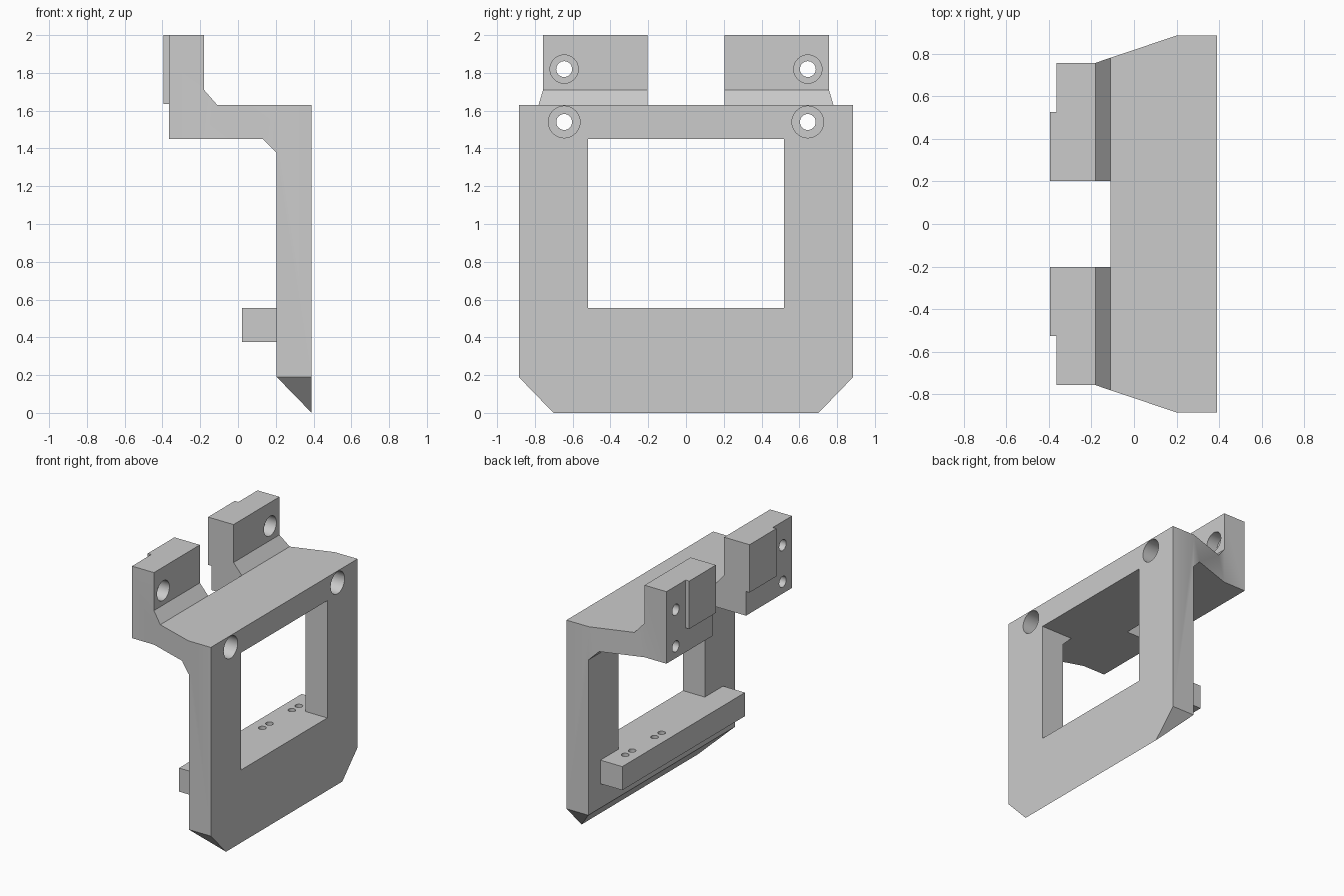
import bpy, bmesh, math
from mathutils import Vector

cube = bpy.data.objects.get("Cube")
if cube:
    bpy.data.objects.remove(cube, do_unlink=True)

grey = bpy.data.materials.new("plain grey")
grey.use_nodes = True
colour = (0.6, 0.6, 0.6, 1)
grey.diffuse_color = colour
grey.node_tree.nodes["Principled BSDF"].inputs["Base Color"].default_value = colour


def prism(name, outline, axis, low, high):
    """Extrude a 2D outline along one axis (outline uses the other two, in order)."""
    bm = bmesh.new()
    verts = []
    for p in outline:
        co = list(p)
        co.insert(axis, low)
        verts.append(bm.verts.new(co))
    face = bm.faces.new(verts)
    moved = bmesh.ops.extrude_face_region(bm, geom=[face])["geom"]
    shift = Vector((0, 0, 0))
    shift[axis] = high - low
    bmesh.ops.translate(bm, vec=shift,
                        verts=[v for v in moved if isinstance(v, bmesh.types.BMVert)])
    bmesh.ops.recalc_face_normals(bm, faces=bm.faces)
    mesh = bpy.data.meshes.new(name)
    bm.to_mesh(mesh)
    bm.free()
    mesh.materials.append(grey)
    obj = bpy.data.objects.new(name, mesh)
    bpy.context.collection.objects.link(obj)
    return obj


def box(name, x, y, z):
    return prism(name, [(x[0], y[0]), (x[1], y[0]), (x[1], y[1]), (x[0], y[1])], 2, *z)


def rod(name, a, b, radius, axis, low, high, sides=32):
    ring = [(a + radius * math.cos(math.tau * i / sides),
             b + radius * math.sin(math.tau * i / sides)) for i in range(sides)]
    return prism(name, ring, axis, low, high)


def combine(target, tool, operation):
    mod = target.modifiers.new("combine", 'BOOLEAN')
    mod.operation = operation
    mod.solver = 'EXACT'
    mod.object = tool
    bpy.context.view_layer.objects.active = target
    bpy.ops.object.modifier_apply(modifier=mod.name)
    bpy.data.objects.remove(tool, do_unlink=True)


def mirrored(half):
    return half + [(x, -y) for x, y in reversed(half)]


# Stepped side profile: plate, shelf and upright tabs
bracket = prism("mounting_bracket", [
    (0.39, 0), (0.39, 1.63), (-0.11, 1.63), (-0.18, 1.71), (-0.18, 2), (-0.365, 2),
    (-0.365, 1.45), (0.13, 1.45), (0.205, 1.375), (0.205, 0.19)], 1, -1, 1)

# Tapered plan outline
plan = prism("plan_cutter", mirrored([(-0.6, 0.757), (-0.18, 0.757), (0.2, 0.885),
                                      (0.6, 0.885)]), 2, -1, 3)
combine(bracket, plan, 'INTERSECT')

# Clipped bottom corners
elevation = prism("corner_cutter", [(0.605, -0.1), (1.1, 0.412), (1.1, 2.5),
                                    (-1.1, 2.5), (-1.1, 0.412), (-0.605, -0.1)], 0, -1, 1)
combine(bracket, elevation, 'INTERSECT')

# Window, rear pads, gap between the tabs, and lower ledge
combine(bracket, box("window_cutter", (0.05, 0.6), (-0.52, 0.52), (0.555, 1.45)), 'DIFFERENCE')
combine(bracket, box("rear_pad", (-0.395, -0.3), (-0.525, 0.525), (1.635, 2)), 'UNION')
combine(bracket, box("gap_cutter", (-0.6, -0.11), (-0.203, 0.203), (1.2, 2.2)), 'DIFFERENCE')
combine(bracket, box("ledge", (0.02, 0.3), (-0.74, 0.74), (0.375, 0.555)), 'UNION')

# Counterbored screw holes
for y in (-0.645, 0.645):
    for z, head in ((1.82, 0.075), (1.54, 0.084)):
        combine(bracket, rod("screw_cutter", y, z, 0.042, 0, -0.6, 0.6), 'DIFFERENCE')
        combine(bracket, rod("head_cutter", y, z, head, 0, -0.27, 0.6), 'DIFFERENCE')

# Small paired holes in the ledge
for y in (0.13, 0.215, 0.485, 0.57):
    combine(bracket, rod("pin_cutter", 0.115, y, 0.027, 2, 0.3, 0.65, 20), 'DIFFERENCE')

bpy.ops.object.select_all(action='DESELECT')
bracket.select_set(True)
bpy.context.view_layer.objects.active = bracket
bpy.ops.object.shade_smooth_by_angle(angle=math.radians(30))
